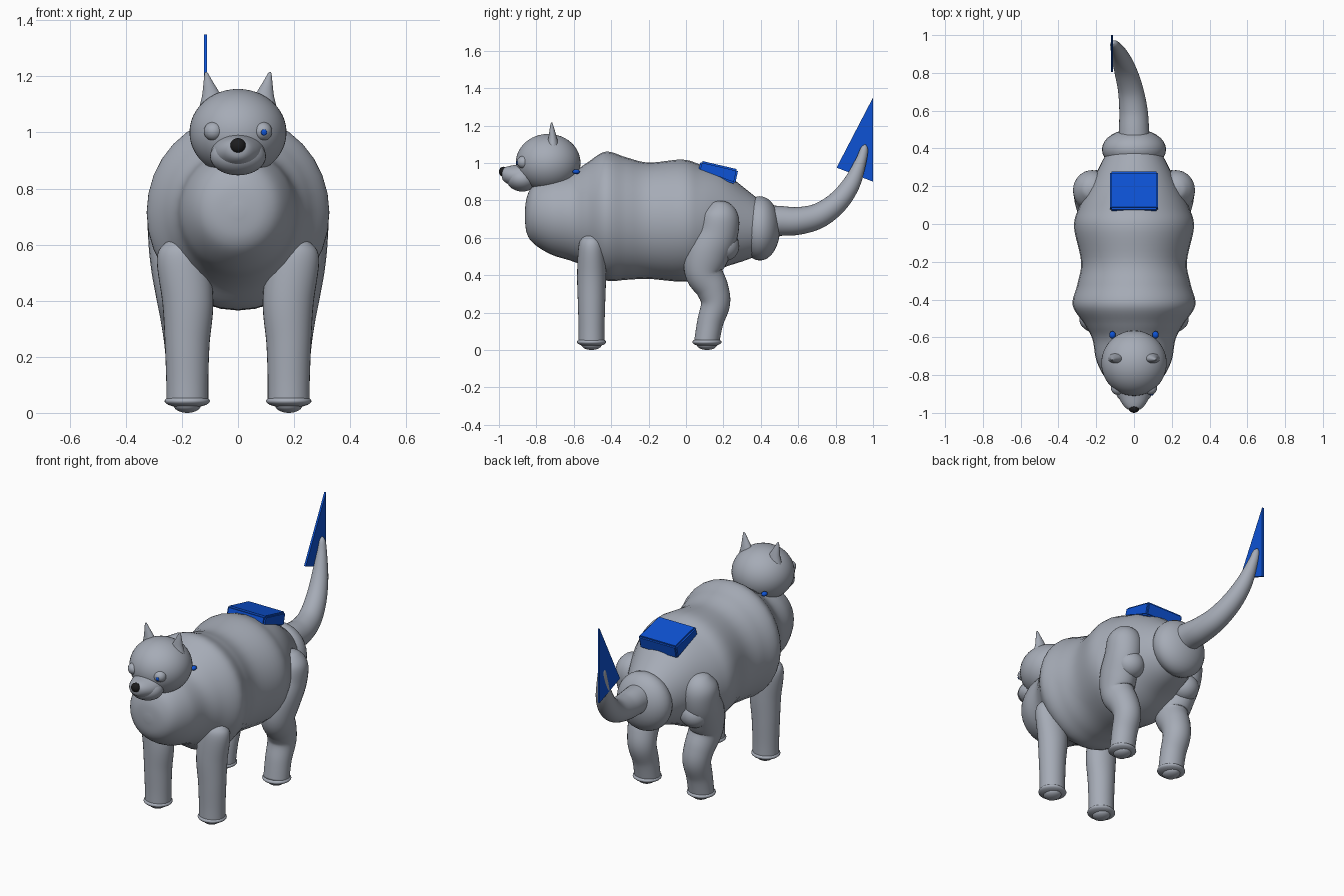
import bpy, bmesh, math
from mathutils import Vector, Matrix

old = bpy.data.objects.get("Cube")
if old:
    bpy.data.objects.remove(old)


def material(name, rgb):
    m = bpy.data.materials.new(name)
    m.use_nodes = True
    m.diffuse_color = (*rgb, 1)
    m.node_tree.nodes["Principled BSDF"].inputs["Base Color"].default_value = (*rgb, 1)
    return m


GREY = material("grey coat", (0.38, 0.41, 0.47))
BLUE = material("blue fabric", (0.004, 0.085, 0.66))
BLACK = material("black nose", (0.012, 0.012, 0.013))


def finish(name, bm, mat, smooth=True):
    bmesh.ops.recalc_face_normals(bm, faces=bm.faces)
    for f in bm.faces:
        f.smooth = smooth
    me = bpy.data.meshes.new(name)
    bm.to_mesh(me)
    bm.free()
    me.materials.append(mat)
    ob = bpy.data.objects.new(name, me)
    bpy.context.collection.objects.link(ob)
    return ob


def ball(name, loc, radii, mat=GREY, seg=32):
    bm = bmesh.new()
    bmesh.ops.create_uvsphere(bm, u_segments=seg, v_segments=seg // 2, radius=1,
                              matrix=Matrix.Translation(loc) @ Matrix.Diagonal((*radii, 1)))
    return finish(name, bm, mat)


def spline(pts, steps):
    """Catmull-Rom samples through rows of numbers."""
    rows = [Vector(p) for p in pts]
    rows = [rows[0]] + rows + [rows[-1]]
    out = []
    for a, b, c, d in zip(rows, rows[1:], rows[2:], rows[3:]):
        for k in range(steps):
            t = k / steps
            out.append(0.5 * (2 * b + (c - a) * t + (2 * a - 5 * b + 4 * c - d) * t * t
                              + (3 * b - a - 3 * c + d) * t ** 3))
    return out + [rows[-1]]


def loft(name, pts, side, normal=None, steps=6, seg=32):
    """Rows are x, y, z, half width, half height; side is the width axis."""
    rows = spline(pts, steps)
    side = Vector(side)
    bm = bmesh.new()
    rings = []
    for i, r in enumerate(rows):
        c = Vector(r[:3])
        t = normal or (Vector(rows[min(i + 1, len(rows) - 1)][:3])
                       - Vector(rows[max(i - 1, 0)][:3]))
        t = Vector(t).normalized()
        u = (side - t * side.dot(t)).normalized()
        v = t.cross(u)
        angles = [math.tau * k / seg for k in range(seg)]
        rings.append([bm.verts.new(c + u * math.cos(a) * max(r[3], 0.003)
                                   + v * math.sin(a) * max(r[4], 0.003)) for a in angles])
    for p, q in zip(rings, rings[1:]):
        for k in range(seg):
            n = (k + 1) % seg
            bm.faces.new((p[k], p[n], q[n], q[k]))
    bm.faces.new(rings[0])
    bm.faces.new(rings[-1])
    return finish(name, bm, GREY)


def prism(name, outline, x0, x1, mat, bevel=0):
    """Extrude a side outline of y, z pairs across x."""
    bm = bmesh.new()
    a, b = ([bm.verts.new((x, y, z)) for y, z in outline] for x in (x0, x1))
    bm.faces.new(a)
    bm.faces.new(b)
    for k in range(len(a)):
        n = (k + 1) % len(a)
        bm.faces.new((a[k], a[n], b[n], b[k]))
    if bevel:
        bmesh.ops.bevel(bm, geom=bm.edges[:], offset=bevel, segments=2, affect='EDGES')
    return finish(name, bm, mat, False)


# Trunk: y, top, bottom, half width
trunk = [(-.862, .74, .7, .02), (-.85, .82, .62, .1), (-.81, .89, .565, .155),
         (-.72, .93, .51, .2), (-.61, .95, .475, .22), (-.53, 1.0, .44, .262),
         (-.43, 1.06, .372, .325), (-.32, 1.03, .375, .3), (-.2, 1.002, .38, .28),
         (-.02, 1.018, .365, .317), (.08, .99, .385, .295), (.2, .95, .44, .235),
         (.32, .86, .48, .175), (.42, .78, .52, .12)]
loft("body", [(0, y, (t + b) / 2, w, (t - b) / 2) for y, t, b, w in trunk],
     (1, 0, 0), normal=(0, 1, 0))
ball("rump", (0, .395, .65), (.17, .108, .172))

# Tail with its pennant
loft("tail", [(0, .42, .69, .085, .085), (0, .5, .69, .08, .08), (-.003, .6, .69, .075, .074),
              (-.018, .71, .718, .067, .067), (-.045, .81, .79, .059, .058),
              (-.072, .885, .89, .047, .047), (-.095, .935, 1.01, .03, .03),
              (-.105, .953, 1.075, .02, .02), (-.108, .958, 1.098, .004, .004)], (1, 0, 0))
prism("tail_flag", [(.805, .975), (1, 1.35), (1, .9)], -.122, -.11, BLUE)

# Back pack
prism("back_pad", [(.065, .96), (.08, 1.012), (.28, .965), (.262, .885)],
      -.127, .127, BLUE, .009)

# Head
ball("head", (0, -.737, 1.0), (.173, .173, .155), seg=48)
ball("jaw", (0, -.875, .915), (.1, .085, .068))
loft("muzzle", [(0, -.84, .935, .1, .07), (0, -.91, .93, .083, .06), (0, -.955, .935, .06, .046),
                (0, -.98, .94, .035, .03), (0, -.987, .945, .003, .003)],
     (1, 0, 0), normal=(0, 1, 0))
ball("nose", (0, -.977, .953), (.028, .023, .027), BLACK, 20)
ball("eye_fleck", (.093, -.903, 1.0), (.011, .005, .011), BLUE, 12)

for s, label in ((1, "left"), (-1, "right")):
    ball(label + "_eye", (s * .087, -.868, 1.004), (.035, .036, .034))
    ball(label + "_collar_bead", (s * .114, -.587, .953), (.017, .02, .013), BLUE, 12)
    loft(label + "_ear", [(s * .09, -.712, 1.09, .05, .034), (s * .096, -.713, 1.13, .034, .024),
                          (s * .106, -.716, 1.175, .018, .014), (s * .113, -.718, 1.208, .007, .006),
                          (s * .114, -.718, 1.216, .002, .002)], (1, 0, 0), seg=20)

    # Front leg
    loft(label + "_front_leg", [(s * .205, -.505, .618, .02, .02), (s * .205, -.505, .6, .065, .05),
                                (s * .2, -.505, .55, .09, .07), (s * .179, -.505, .4, .091, .077),
                                (s * .181, -.505, .25, .08, .073), (s * .181, -.505, .12, .075, .069),
                                (s * .181, -.505, .04, .074, .069)], (1, 0, 0))

    # Hind leg, bent at the knee
    loft(label + "_hind_leg", [(s * .222, .188, .797, .015, .015), (s * .222, .187, .78, .055, .055),
                               (s * .222, .183, .72, .097, .1), (s * .22, .165, .62, .1, .112),
                               (s * .212, .115, .52, .098, .118), (s * .2, .095, .42, .092, .103),
                               (s * .19, .14, .33, .085, .087), (s * .183, .158, .25, .08, .078),
                               (s * .18, .13, .15, .075, .07), (s * .18, .11, .04, .074, .067)],
         (1, 0, 0))
    ball(label + "_hock_bulge", (s * .2, .205, .555), (.085, .08, .08))

    # Paws
    for y, part in ((-.505, "front"), (.112, "hind")):
        ball(f"{label}_{part}_paw", (s * .181, y, .042), (.081, .078, .024))
        ball(f"{label}_{part}_paw_pad", (s * .181, y, .03), (.05, .055, .03))
